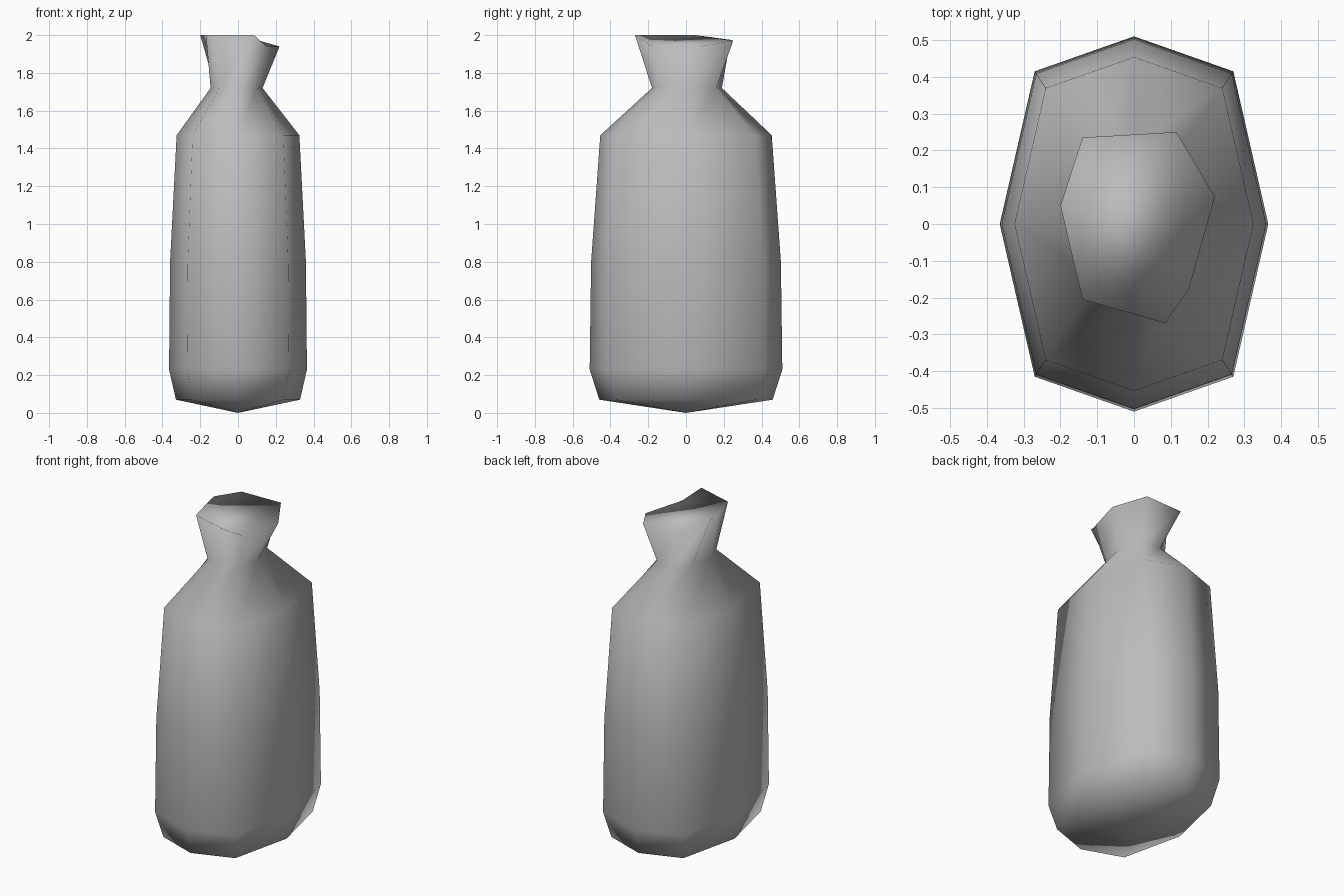
import bpy
import bmesh

cube = bpy.data.objects.get("Cube")
if cube:
    bpy.data.objects.remove(cube)

# One plain grey cloth colour
cloth = bpy.data.materials.new("grey cloth")
cloth.use_nodes = True
grey = (0.5, 0.5, 0.5, 1)
cloth.diffuse_color = grey
cloth.node_tree.nodes["Principled BSDF"].inputs["Base Color"].default_value = grey

# Eight-sided oval body outline, counter-clockwise from the left side
outline = [(0.365, 0), (0.27, 0.415), (0, 0.51), (-0.27, 0.415)]
outline += [(-x, -y) for x, y in outline]

# Pinched, slightly twisted neck and uneven mouth
neck = [(0.13, 0.01), (0.085, 0.16), (-0.03, 0.19), (-0.12, 0.12),
        (-0.145, -0.02), (-0.1, -0.15), (0.01, -0.18), (0.1, -0.13)]
mouth = [(0.22, 0.075, 1.94), (0.115, 0.25, 1.97), (-0.14, 0.235, 1.975),
         (-0.2, 0.05, 2), (-0.17, -0.08, 2), (-0.14, -0.205, 2),
         (0.085, -0.27, 2), (0.15, -0.175, 1.94)]

bm = bmesh.new()


def body_ring(scale, z):
    return [bm.verts.new((x * scale, y * scale, z)) for x, y in outline]


def bridge(lower, upper):
    for i in range(len(lower)):
        j = (i + 1) % len(lower)
        bm.faces.new((lower[i], lower[j], upper[j], upper[i]))


# Stack the rings from the base to the mouth
rings = [body_ring(s, z) for s, z in
         ((0.9, 0.07), (1, 0.23), (0.985, 0.8), (0.89, 1.47))]
rings.append([bm.verts.new((x, y, 1.72)) for x, y in neck])
rings.append([bm.verts.new(p) for p in mouth])
for lower, upper in zip(rings, rings[1:]):
    bridge(lower, upper)

# Shallow pointed base and closed mouth
tip = bm.verts.new((0, 0, 0))
base = rings[0]
for i in range(len(base)):
    bm.faces.new((base[(i + 1) % len(base)], base[i], tip))
bm.faces.new(rings[-1])

# Soft shading runs over the whole sack
for face in bm.faces:
    face.smooth = True

mesh = bpy.data.meshes.new("sack")
bm.to_mesh(mesh)
bm.free()
mesh.materials.append(cloth)
sack = bpy.data.objects.new("sack", mesh)
bpy.context.collection.objects.link(sack)
